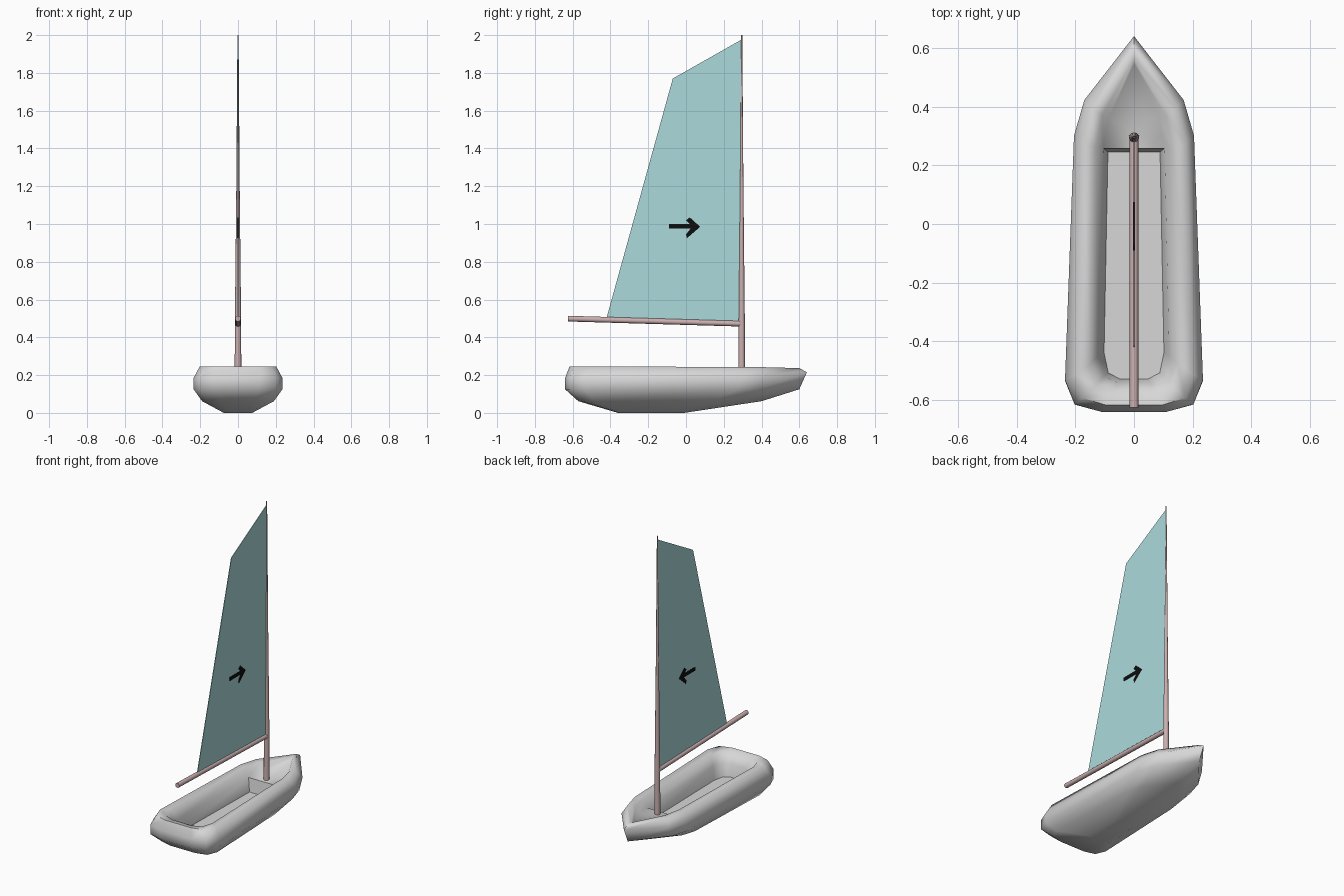
import bpy, bmesh
from mathutils import Vector

if "Cube" in bpy.data.objects:
    bpy.data.objects.remove(bpy.data.objects["Cube"])


def material(name, rgb):
    m = bpy.data.materials.new(name)
    m.diffuse_color = (*rgb, 1)
    m.use_nodes = True
    m.node_tree.nodes["Principled BSDF"].inputs["Base Color"].default_value = m.diffuse_color
    return m


WHITE = material("hull_white", (0.68, 0.68, 0.68))
PINK = material("spar_pink", (0.60, 0.43, 0.43))
TEAL = material("sail_teal", (0.41, 0.70, 0.71))
BLACK = material("marking_black", (0.004, 0.004, 0.004))


def finish(name, bm, mat, angle=None):
    bmesh.ops.recalc_face_normals(bm, faces=bm.faces)
    me = bpy.data.meshes.new(name)
    bm.to_mesh(me)
    bm.free()
    me.materials.append(mat)
    ob = bpy.data.objects.new(name, me)
    bpy.context.collection.objects.link(ob)
    if angle:
        bpy.ops.object.select_all(action='DESELECT')
        ob.select_set(True)
        bpy.context.view_layer.objects.active = ob
        bpy.ops.object.shade_smooth_by_angle(angle=angle)
    return ob


# Half deck outline: (width fraction, length fraction from stern to bow)
OUTLINE = [(0.47, 0), (0.86, 0.02), (1, 0.085), (0.87, 0.735), (0.72, 0.83), (0, 1)]


def hull_ring(bm, z, width, stern, bow, bow_rise):
    """Closed ring: right side stern to bow, then left side back again."""
    half = [(f * width, stern + t * (bow - stern), z + bow_rise * t ** 6) for f, t in OUTLINE]
    pts = half + [(-x, y, h) for x, y, h in half[-2::-1]]
    return [bm.verts.new(p) for p in pts]


def bridge(bm, a, b, count):
    n = len(a)
    for i in range(count):
        j = (i + 1) % n
        bm.faces.new((a[i], a[j], b[j], b[i]))


# Hull: rings from the keel, over the gunwale and down inside
bm = bmesh.new()
LEVELS = [
    (0.0, 0.075, -0.36, -0.01, 0),
    (0.062, 0.19, -0.57, 0.40, 0),
    (0.125, 0.235, -0.64, 0.60, 0),
    (0.185, 0.235, -0.64, 0.64, 0.03),
    (0.245, 0.203, -0.617, 0.60, -0.008),
    (0.238, 0.150, -0.575, 0.565, -0.004),
    (0.180, 0.120, -0.54, 0.545, 0.04),
]
rings = [hull_ring(bm, *lv) for lv in LEVELS]
for a, b in zip(rings, rings[1:]):
    bridge(bm, a, b, len(a))
bm.faces.new(rings[0])

# Foredeck, step and cockpit floor
well = rings[-1]
bm.faces.new((well[4], well[5], well[6]))
bm.faces.new((well[3], well[4], well[6], well[7]))
rim = well[7:] + well[:4]
floor = [bm.verts.new((v.co.x * 0.85, -0.14 + (v.co.y + 0.14) * 0.97, 0.10)) for v in rim]
bridge(bm, rim, floor, len(rim))
bm.faces.new(floor)
finish("hull", bm, WHITE, 1.2)


# Round spars through a list of (centre, radius)
def spar(name, stations, u, v, sides=12):
    from math import cos, sin, tau
    bm = bmesh.new()
    loops = [[bm.verts.new(Vector(c) + r * (cos(tau * i / sides) * Vector(u)
              + sin(tau * i / sides) * Vector(v))) for i in range(sides)]
             for c, r in stations]
    for a, b in zip(loops, loops[1:]):
        bridge(bm, a, b, sides)
    bm.faces.new(loops[0])
    bm.faces.new(loops[-1])
    finish(name, bm, PINK, 0.7)


spar("mast", [((0, 0.295, 0.12), 0.018), ((0, 0.295, 0.48), 0.0165),
              ((0, 0.295, 1.2), 0.009), ((0, 0.295, 2.0), 0.003)], (1, 0, 0), (0, 1, 0))
spar("boom", [((0, -0.625, 0.499), 0.015), ((0, 0.295, 0.472), 0.015)], (1, 0, 0), (0, 0, 1))


# Thin flat plates lying in the sail plane
def plate(name, profile, x0, x1, mat):
    bm = bmesh.new()
    a, b = ([bm.verts.new((x, y, z)) for y, z in profile] for x in (x0, x1))
    bridge(bm, a, b, len(a))
    bm.faces.new(a)
    bm.faces.new(b)
    finish(name, bm, mat)


plate("sail", [(-0.42, 0.505), (0.288, 0.48), (0.292, 1.975), (-0.07, 1.77)],
      -0.002, 0.002, TEAL)

# Arrow marking on both faces of the sail
ARROW = [(-0.09, 0.976), (0.025, 0.976), (0.0, 0.945), (0.005, 0.925), (0.075, 0.985),
         (0.02, 1.035), (0.0, 1.02), (0.02, 1.0), (-0.09, 1.0)]
plate("arrow_right", ARROW, 0.002, 0.004, BLACK)
plate("arrow_left", ARROW, -0.004, -0.002, BLACK)
